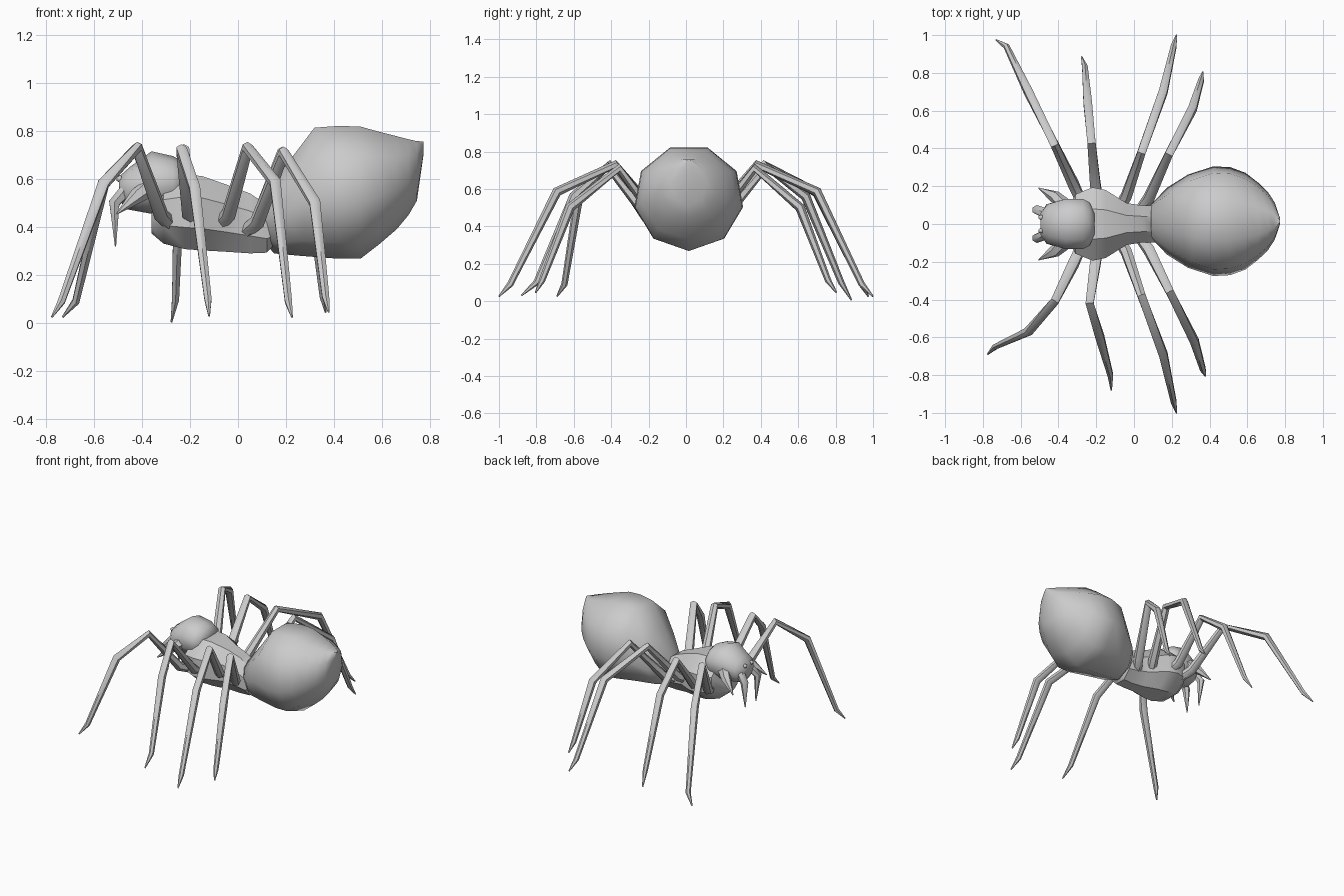
import bpy, bmesh, math
from mathutils import Vector


def finish(name, bm, angle):
    bmesh.ops.recalc_face_normals(bm, faces=bm.faces)
    me = bpy.data.meshes.new(name)
    bm.to_mesh(me)
    bm.free()
    ob = bpy.data.objects.new(name, me)
    bpy.context.collection.objects.link(ob)
    bpy.ops.object.select_all(action='DESELECT')
    ob.select_set(True)
    bpy.context.view_layer.objects.active = ob
    bpy.ops.object.shade_smooth_by_angle(angle=math.radians(angle))
    return ob


def skin(bm, rings):
    loops = [[bm.verts.new(p) for p in r] for r in rings]
    n = len(loops[0])
    for a, b in zip(loops, loops[1:]):
        for i in range(n):
            j = (i + 1) % n
            bm.faces.new((a[i], a[j], b[j], b[i]))
    bm.faces.new(loops[0])
    bm.faces.new(loops[-1])


def body(name, stations, sides, turn=0.0, yc=0.0, angle=50):
    # stations along x: (x, low z, high z, half width, lean in x)
    bm = bmesh.new()
    rings = []
    for x, lo, hi, w, lean in stations:
        ring = []
        for i in range(sides):
            a = math.tau * i / sides + turn - math.pi / 2
            s = math.sin(a)
            ring.append((x + lean * s, yc + w * math.cos(a), (lo + hi) / 2 + (hi - lo) / 2 * s))
        rings.append(ring)
    skin(bm, rings)
    return finish(name, bm, angle)


def limb(name, path, radii, sides=6):
    # tapered tube through the joints
    pts = [Vector(p) for p in path]
    bm = bmesh.new()
    rings = []
    for k, (p, r) in enumerate(zip(pts, radii)):
        d = Vector((0, 0, 0))
        if k > 0:
            d += (p - pts[k - 1]).normalized()
        if k < len(pts) - 1:
            d += (pts[k + 1] - p).normalized()
        d.normalize()
        u = d.cross(Vector((1, 0, 0.01))).normalized()
        v = d.cross(u)
        rings.append([p + r * (u * math.cos(math.tau * i / sides) + v * math.sin(math.tau * i / sides))
                      for i in range(sides)])
    skin(bm, rings)
    return finish(name, bm, 55)


# Abdomen, rising to a blunt point at the rear
body("abdomen", [
    (0.09, 0.36, 0.53, 0.09, 0), (0.18, 0.29, 0.68, 0.18, 0.03),
    (0.29, 0.28, 0.83, 0.25, 0.03), (0.42, 0.268, 0.838, 0.295, 0),
    (0.51, 0.268, 0.835, 0.29, 0), (0.59, 0.33, 0.81, 0.26, 0),
    (0.66, 0.39, 0.79, 0.205, 0), (0.71, 0.45, 0.775, 0.155, 0),
    (0.745, 0.51, 0.765, 0.10, 0), (0.772, 0.70, 0.758, 0.02, 0)], 9, 0, 0.015)

# Thorax
body("thorax", [
    (-0.36, 0.37, 0.46, 0.07, 0), (-0.31, 0.32, 0.60, 0.17, 0),
    (-0.22, 0.295, 0.63, 0.21, 0), (-0.15, 0.29, 0.625, 0.195, 0),
    (-0.04, 0.285, 0.585, 0.12, 0), (0.05, 0.28, 0.55, 0.105, 0),
    (0.12, 0.285, 0.50, 0.105, 0), (0.16, 0.33, 0.46, 0.08, 0)], 8, math.pi / 8, 0, 35)

# Head, leaning forward and down
body("head", [
    (-0.495, 0.52, 0.61, 0.06, 0.0), (-0.46, 0.475, 0.65, 0.11, 0.01),
    (-0.36, 0.455, 0.715, 0.14, 0), (-0.27, 0.47, 0.695, 0.14, 0),
    (-0.235, 0.50, 0.675, 0.12, 0), (-0.21, 0.55, 0.65, 0.06, 0)], 10)

# Fangs, feelers and eyes on both sides of the head
for s, side in ((1, "left"), (-1, "right")):
    limb("fang_" + side, [(-0.45, s * 0.05, 0.57), (-0.515, s * 0.075, 0.50), (-0.51, s * 0.06, 0.32)],
         (0.03, 0.026, 0.003))
    limb("feeler_" + side, [(-0.37, s * 0.10, 0.56), (-0.42, s * 0.145, 0.53), (-0.505, s * 0.19, 0.455)],
         (0.04, 0.033, 0.003))
    bm = bmesh.new()
    bmesh.ops.create_icosphere(bm, subdivisions=1, radius=0.016)
    bmesh.ops.translate(bm, verts=bm.verts, vec=(-0.492, s * 0.035, 0.60))
    finish("eye_" + side, bm, 60)

# Legs: hip, thigh, knee, shin, ankle, toe
legs = {
    "left_leg_1": [(-0.28, 0.12, 0.41), (-0.32, 0.21, 0.45), (-0.42, 0.42, 0.73),
                   (-0.56, 0.70, 0.58), (-0.675, 0.94, 0.09), (-0.73, 0.975, 0.025)],
    "right_leg_1": [(-0.28, -0.12, 0.41), (-0.32, -0.21, 0.45), (-0.42, -0.41, 0.73),
                    (-0.56, -0.57, 0.58), (-0.735, -0.65, 0.09), (-0.775, -0.69, 0.025)],
    "left_leg_2": [(-0.19, 0.13, 0.43), (-0.205, 0.21, 0.46), (-0.225, 0.43, 0.72),
                   (-0.245, 0.64, 0.56), (-0.26, 0.83, 0.10), (-0.277, 0.885, 0.005)],
    "right_leg_2": [(-0.19, -0.13, 0.43), (-0.205, -0.21, 0.46), (-0.235, -0.42, 0.72),
                    (-0.18, -0.60, 0.56), (-0.125, -0.80, 0.10), (-0.12, -0.88, 0.03)],
    "left_leg_3": [(-0.08, 0.08, 0.41), (-0.04, 0.15, 0.45), (0.04, 0.38, 0.73),
                   (0.155, 0.70, 0.585), (0.21, 0.94, 0.09), (0.225, 1.0, 0.025)],
    "right_leg_3": [(-0.08, -0.08, 0.41), (-0.04, -0.15, 0.45), (0.04, -0.38, 0.73),
                    (0.155, -0.69, 0.585), (0.21, -0.94, 0.09), (0.225, -1.0, 0.025)],
    "left_leg_4": [(0.03, 0.07, 0.38), (0.08, 0.14, 0.42), (0.185, 0.37, 0.71),
                   (0.31, 0.61, 0.50), (0.355, 0.76, 0.11), (0.365, 0.805, 0.045)],
    "right_leg_4": [(0.03, -0.07, 0.38), (0.08, -0.14, 0.42), (0.19, -0.36, 0.71),
                    (0.32, -0.62, 0.50), (0.365, -0.77, 0.11), (0.378, -0.805, 0.045)],
}
for name, path in legs.items():
    limb(name, path, (0.03, 0.032, 0.025, 0.026, 0.017, 0.004))
